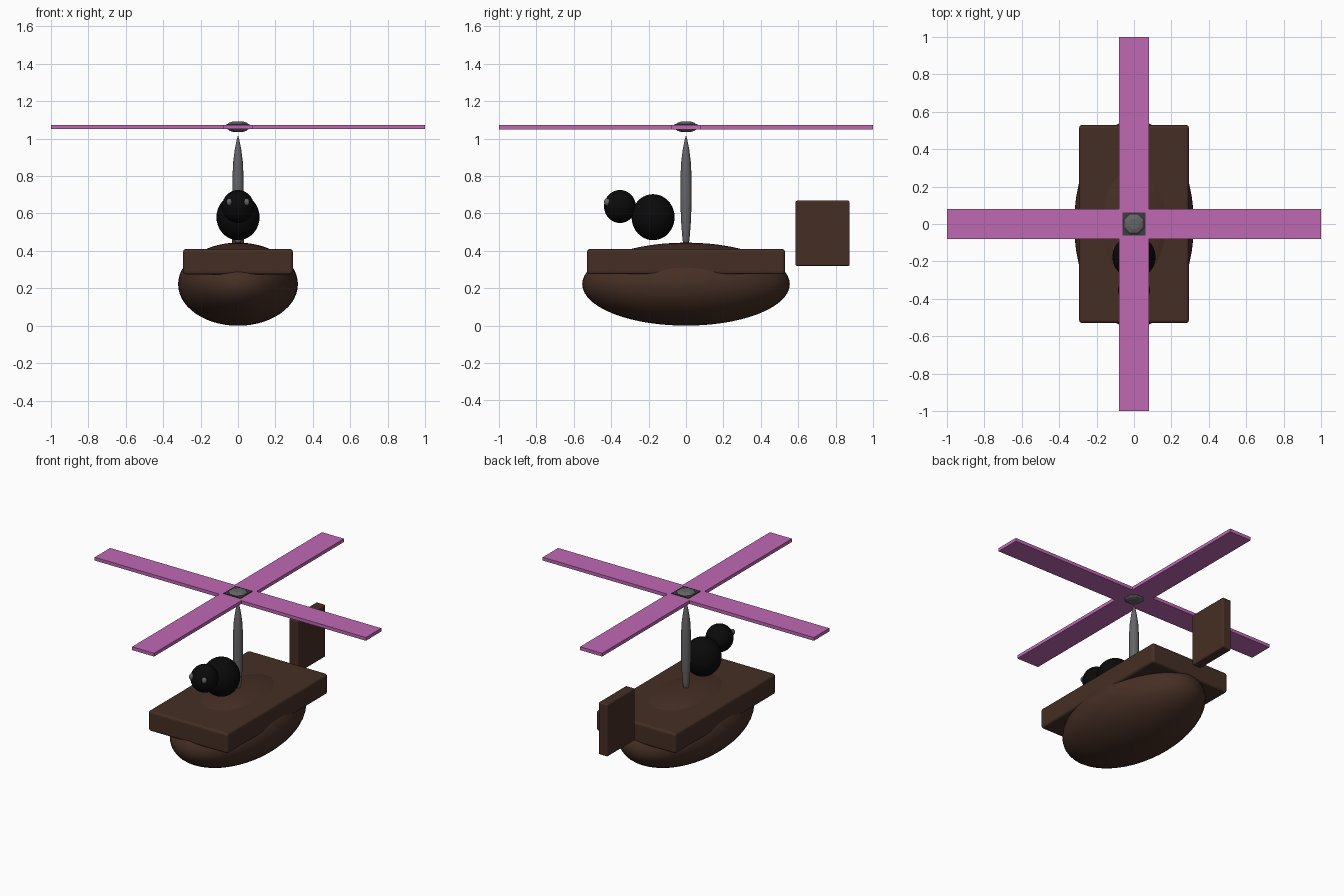
import bpy
import bmesh
import math

old = bpy.data.objects.get("Cube")
if old:
    bpy.data.objects.remove(old, do_unlink=True)


def material(name, r, g, b):
    m = bpy.data.materials.new(name)
    m.use_nodes = True
    m.diffuse_color = (r, g, b, 1)
    m.node_tree.nodes["Principled BSDF"].inputs["Base Color"].default_value = (r, g, b, 1)
    return m


brown = material("dark brown", 0.06, 0.028, 0.018)
pink = material("orchid pink", 0.52, 0.14, 0.45)
grey = material("steel grey", 0.13, 0.13, 0.14)
dark_grey = material("dark grey", 0.05, 0.045, 0.05)
black = material("black", 0.003, 0.003, 0.003)


def finish(name, bm, mat, smooth=False):
    bmesh.ops.recalc_face_normals(bm, faces=bm.faces)
    mesh = bpy.data.meshes.new(name)
    bm.to_mesh(mesh)
    bm.free()
    mesh.materials.append(mat)
    for p in mesh.polygons:
        p.use_smooth = smooth
    obj = bpy.data.objects.new(name, mesh)
    bpy.context.collection.objects.link(obj)
    return obj


def ellipsoid(name, centre, radii, mat, segments=32, rings=20):
    bm = bmesh.new()
    bmesh.ops.create_uvsphere(bm, u_segments=segments, v_segments=rings, radius=1)
    bmesh.ops.scale(bm, vec=radii, verts=bm.verts)
    bmesh.ops.translate(bm, vec=centre, verts=bm.verts)
    return finish(name, bm, mat, True)


def box(name, low, high, mat, bevel=0):
    bm = bmesh.new()
    bmesh.ops.create_cube(bm, size=1)
    bmesh.ops.scale(bm, vec=[h - l for l, h in zip(low, high)], verts=bm.verts)
    bmesh.ops.translate(bm, vec=[(h + l) / 2 for l, h in zip(low, high)], verts=bm.verts)
    obj = finish(name, bm, mat)
    if bevel:
        mod = obj.modifiers.new("soft edges", "BEVEL")
        mod.width = bevel
        mod.segments = 3
    return obj


def lathe(name, profile, sides, mat, smooth):
    """Revolve (radius, z) points about the vertical axis, closed at both ends."""
    bm = bmesh.new()
    rings = []
    for r, z in profile:
        angles = [2 * math.pi * (i + 0.5) / sides for i in range(sides)]
        rings.append([bm.verts.new((r * math.cos(a), r * math.sin(a), z)) for a in angles])
    for a, b in zip(rings, rings[1:]):
        for i in range(sides):
            j = (i + 1) % sides
            bm.faces.new((a[i], a[j], b[j], b[i]))
    bm.faces.new(rings[0])
    bm.faces.new(rings[-1])
    return finish(name, bm, mat, smooth)


# Rounded hull with the deck slab set into it, and the tail rudder
ellipsoid("hull", (0, 0, 0.222), (0.32, 0.555, 0.222), brown, 48, 28)
box("deck", (-0.293, -0.529, 0.275), (0.293, 0.529, 0.41), brown, 0.015)
box("tail_rudder", (-0.033, 0.585, 0.32), (0.033, 0.875, 0.668), brown, 0.008)

# Spindle mast
lathe("mast", [(0.012, 0.41), (0.02, 0.47), (0.027, 0.56), (0.031, 0.68), (0.031, 0.77),
               (0.027, 0.87), (0.018, 0.94), (0.008, 0.99), (0.001, 1.014)], 16, grey, True)

# Four-bladed rotor as one extruded cross
w = 0.081
bm = bmesh.new()
outline = []
for k in range(4):
    c, s = round(math.cos(k * math.pi / 2)), round(math.sin(k * math.pi / 2))
    for x, y in ((w, -w), (1, -w), (1, w)):
        outline.append(bm.verts.new((x * c - y * s, x * s + y * c, 1.05)))
cross = bm.faces.new(outline)
top = bmesh.ops.extrude_face_region(bm, geom=[cross])["geom"]
bmesh.ops.translate(bm, vec=(0, 0, 0.022),
                    verts=[g for g in top if isinstance(g, bmesh.types.BMVert)])
finish("rotor_blades", bm, pink)

# Hub: square plate with a faceted lens through it
box("hub_plate", (-0.062, -0.062, 1.07), (0.062, 0.062, 1.077), dark_grey)
lathe("hub", [(0.03, 1.036), (0.05, 1.042), (0.066, 1.055), (0.066, 1.07),
              (0.05, 1.085), (0.03, 1.091)], 8, grey, False)

# Round pilot with two small eyes
ellipsoid("pilot_body", (0, -0.176, 0.58), (0.115, 0.115, 0.123), black)
ellipsoid("pilot_head", (0, -0.353, 0.637), (0.085, 0.085, 0.088), black)
for side, x in (("left", 0.047), ("right", -0.047)):
    ellipsoid(side + "_eye", (x, -0.422, 0.661), (0.015, 0.017, 0.02), grey, 16, 10)
